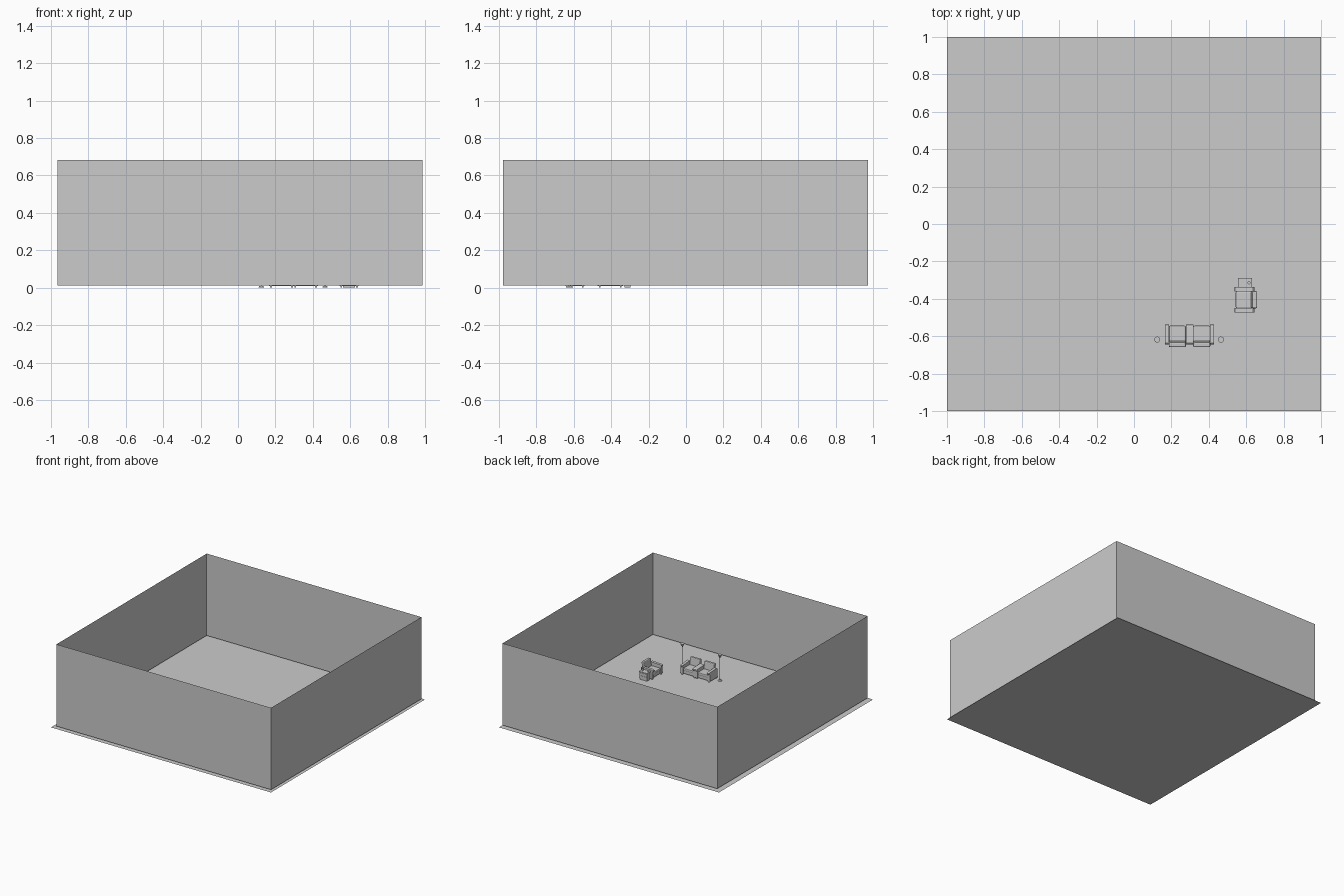
import bpy, bmesh
from math import radians
from mathutils import Matrix, Vector

if "Cube" in bpy.data.objects:
    bpy.data.objects.remove(bpy.data.objects["Cube"])


def finish(name, bm, world=None):
    mesh = bpy.data.meshes.new(name)
    bm.normal_update()
    bm.to_mesh(mesh)
    bm.free()
    ob = bpy.data.objects.new(name, mesh)
    bpy.context.collection.objects.link(ob)
    if world:
        ob.matrix_world = world
    return ob


def box(name, lo, hi, world=None, bevel=0.0, segments=2, tilt=0.0):
    lo, hi = Vector(lo), Vector(hi)
    bm = bmesh.new()
    bmesh.ops.create_cube(bm, size=1)
    bmesh.ops.scale(bm, vec=hi - lo, verts=bm.verts)
    if bevel:
        bmesh.ops.bevel(bm, geom=bm.edges[:], offset=bevel, segments=segments,
                        profile=0.5, affect='EDGES')
    bmesh.ops.rotate(bm, matrix=Matrix.Rotation(tilt, 3, 'X'), verts=bm.verts)
    bmesh.ops.translate(bm, vec=(lo + hi) / 2, verts=bm.verts)
    return finish(name, bm, world)


def extrude_profile(name, pts, x0, x1, world):
    """Side outline in (y, z), extruded along x."""
    bm = bmesh.new()
    a = [bm.verts.new((x0, y, z)) for y, z in pts]
    b = [bm.verts.new((x1, y, z)) for y, z in pts]
    bm.faces.new(a)
    bm.faces.new(b[::-1])
    for i in range(len(pts)):
        j = (i + 1) % len(pts)
        bm.faces.new((a[j], a[i], b[i], b[j]))
    bmesh.ops.recalc_face_normals(bm, faces=bm.faces)
    return finish(name, bm, world)


def cone(name, x, y, z0, z1, r0, r1, caps=True, sides=16):
    bm = bmesh.new()
    bmesh.ops.create_cone(bm, cap_ends=caps, segments=sides, radius1=r0,
                          radius2=r1, depth=z1 - z0)
    bmesh.ops.translate(bm, vec=(x, y, (z0 + z1) / 2), verts=bm.verts)
    return finish(name, bm)


# floor slab and open-topped room walls (single sheets)
bm = bmesh.new()
bmesh.ops.create_grid(bm, x_segments=1, y_segments=1, size=1)
finish("floor", bm)

bm = bmesh.new()
corners = [(-0.965, -0.979), (0.986, -0.979), (0.986, 0.972), (-0.965, 0.972)]
low = [bm.verts.new((x, y, 0.011)) for x, y in corners]
top = [bm.verts.new((x, y, 0.684)) for x, y in corners]
for i in range(4):
    j = (i + 1) % 4
    bm.faces.new((low[i], low[j], top[j], top[i]))
finish("room_walls", bm)


# armchair, local frame: faces +y, centred on x
def armchair(prefix, x, y, turn=0.0):
    w = Matrix.Translation((x, y, 0)) @ Matrix.Rotation(turn, 4, 'Z')
    arm = [(-0.05, 0.008), (0.05, 0.008), (0.05, 0.062), (0.056, 0.068),
           (0.055, 0.076), (0.047, 0.08), (-0.042, 0.084), (-0.05, 0.078)]
    for side, s in (("left", -1), ("right", 1)):
        x0, x1 = sorted((s * 0.045, s * 0.067))
        extrude_profile(f"{prefix}_{side}_arm", arm, x0, x1, w)
        for end, fy in (("front", 0.042), ("back", -0.042)):
            fx = s * 0.056
            box(f"{prefix}_{side}_{end}_foot", (fx - 0.005, fy - 0.005, 0),
                (fx + 0.005, fy + 0.005, 0.01), w)
    box(f"{prefix}_seat_base", (-0.045, -0.045, 0.01), (0.045, 0.044, 0.034), w)
    box(f"{prefix}_seat_cushion", (-0.045, -0.035, 0.034), (0.045, 0.05, 0.056),
        w, 0.006)
    box(f"{prefix}_backrest", (-0.046, -0.06, 0.02), (0.046, -0.034, 0.115),
        w, 0.007, tilt=radians(6))


armchair("left_seat", 0.232, -0.594)
armchair("right_seat", 0.362, -0.594)
armchair("side_chair", 0.594, -0.405, radians(90))

# side table with a drawer front and two small items
box("table_plinth", (0.562, -0.33, 0), (0.625, -0.297, 0.012))
box("table_body", (0.559, -0.334, 0.012), (0.628, -0.292, 0.062))
box("table_top", (0.556, -0.337, 0.062), (0.631, -0.289, 0.068))
for i in range(2):
    z = 0.016 + i * 0.023
    box(f"table_drawer_{i + 1}", (0.563, -0.293, z), (0.624, -0.29, z + 0.019))
cone("table_cup", 0.615, -0.315, 0.068, 0.086, 0.006, 0.008, sides=12)
cone("table_dish", 0.571, -0.321, 0.068, 0.072, 0.004, 0.006, sides=12)

# pair of uplighter floor lamps
for side, x in (("left", 0.124), ("right", 0.465)):
    y = -0.618
    parts = [cone(f"{side}_lamp_base", x, y, 0, 0.008, 0.015, 0.011),
             cone(f"{side}_lamp_pole", x, y, 0.008, 0.19, 0.002, 0.002, sides=8),
             cone(f"{side}_lamp_shade", x, y, 0.188, 0.214, 0.003, 0.016)]
